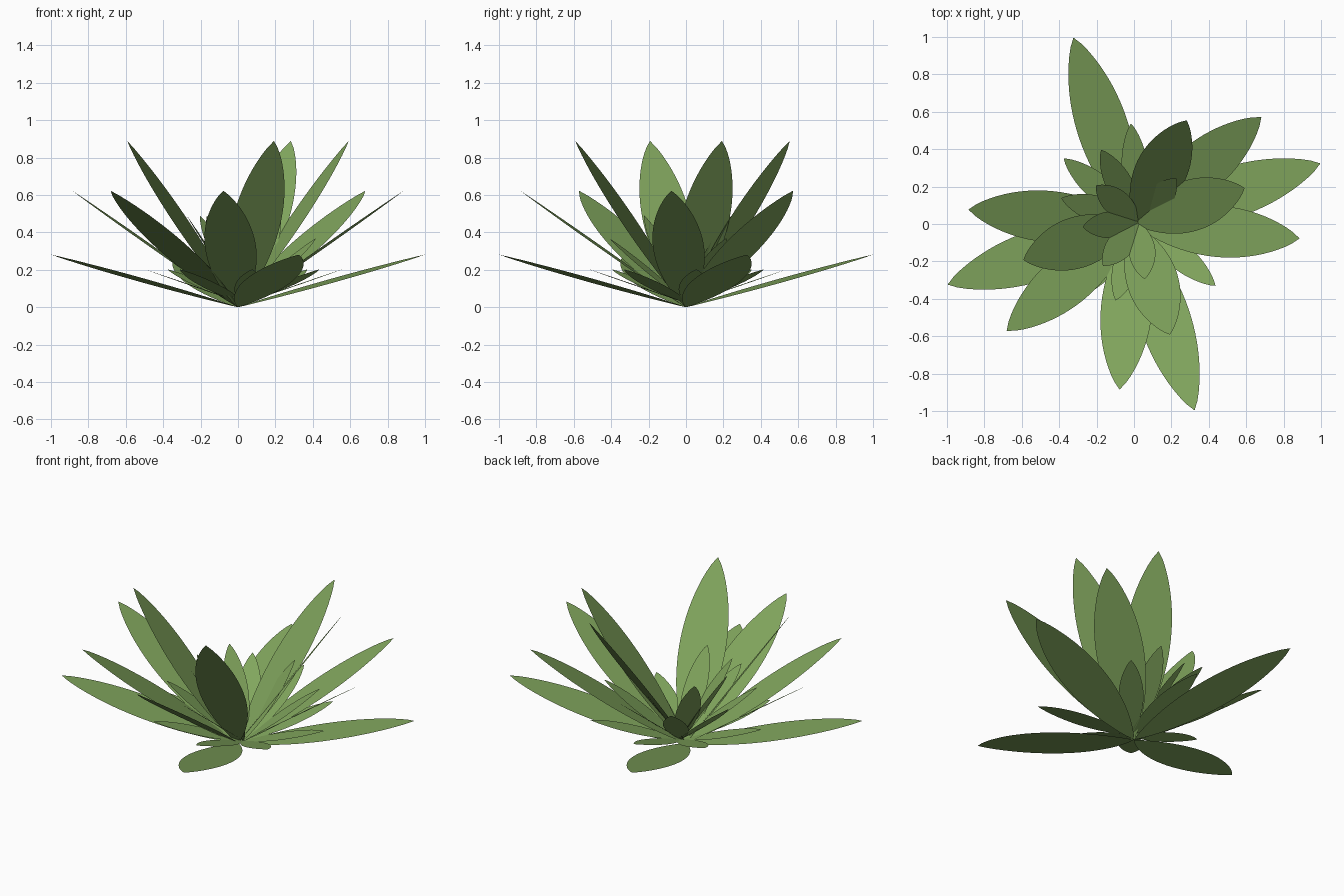
import bpy
import bmesh
from math import radians

if "Cube" in bpy.data.objects:
    bpy.data.objects.remove(bpy.data.objects["Cube"], do_unlink=True)

# One leaf green
green = bpy.data.materials.new("leaf_green")
green.use_nodes = True
colour = (0.22, 0.38, 0.11, 1)
green.diffuse_color = colour
bsdf = next(n for n in green.node_tree.nodes if n.type == "BSDF_PRINCIPLED")
bsdf.inputs["Base Color"].default_value = colour


def blade_mesh(name, length, steps=24):
    """Flat pointed blade lying along +x, with a middle rib line."""
    bm = bmesh.new()
    rows = []
    for i in range(1, steps):
        t = i / steps
        half = 0.425 * length * t ** 0.9 * (1 - t) ** 0.85
        rows.append([bm.verts.new((t * length, y, 0)) for y in (-half, 0, half)])
    base = bm.verts.new((0, 0, 0))
    tip = bm.verts.new((length, 0, 0))
    for side in (0, 1):
        bm.faces.new((base, rows[0][side], rows[0][side + 1]))
        bm.faces.new((tip, rows[-1][side + 1], rows[-1][side]))
        for a, b in zip(rows, rows[1:]):
            bm.faces.new((a[side], b[side], b[side + 1], a[side + 1]))
    mesh = bpy.data.meshes.new(name)
    bm.to_mesh(mesh)
    bm.free()
    mesh.materials.append(green)
    return mesh


def leaf_ring(name, mesh, centre, lift, start, slots):
    """Leaves fanned around the centre in eighths of a turn."""
    for k in slots:
        leaf = bpy.data.objects.new(f"{name}_{k}", mesh)
        leaf.location = centre
        leaf.rotation_euler = (0, radians(-lift), radians(start + 45 * k))
        bpy.context.collection.objects.link(leaf)


# Outer rosette of long leaves
large = blade_mesh("large_leaf", 1.085)
origin = (0, 0, 0)
leaf_ring("large_low_leaf", large, origin, 15, 18, (0, 2, 4, 6))
leaf_ring("large_middle_leaf", large, origin, 35, 40, (0, 3, 4, 5, 7))
leaf_ring("large_upright_leaf", large, origin, 55, 18, (0, 1, 4, 6))

# Inner rosette of short leaves
small = blade_mesh("small_leaf", 0.56)
heart = (0.03, 0.01, 0.02)
leaf_ring("small_low_leaf", small, heart, 19, 5, range(8))
leaf_ring("small_middle_leaf", small, heart, 38.5, 28, range(6))
leaf_ring("small_upright_leaf", small, heart, 57, 5, (1, 3, 4, 5, 6))
